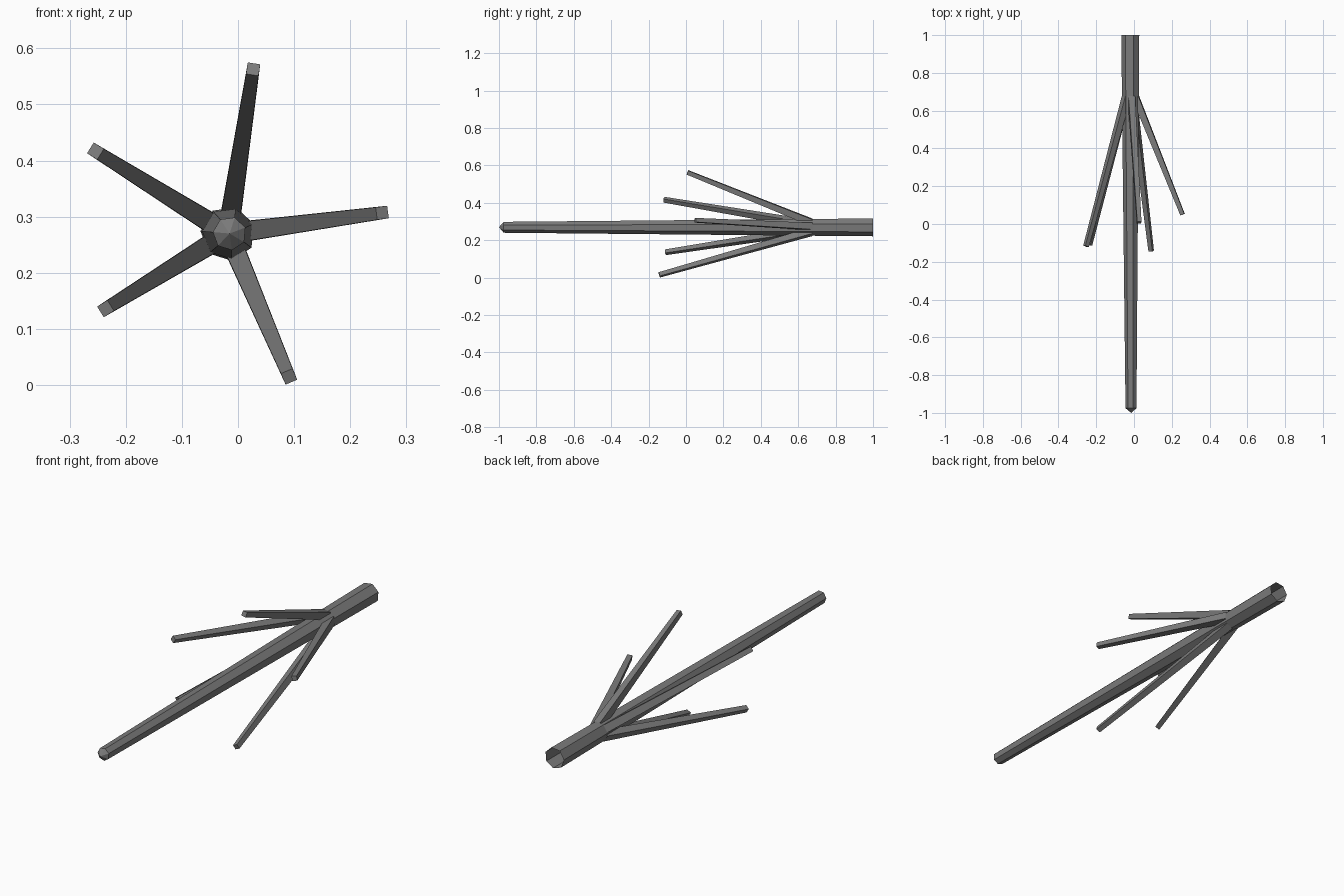
import bpy, bmesh, math
from mathutils import Vector

if "Cube" in bpy.data.objects:
    bpy.data.objects.remove(bpy.data.objects["Cube"])

CX, CZ = -0.018, 0.270

# Dark grey bark
bark = bpy.data.materials.new("dark_grey")
bark.diffuse_color = (0.2, 0.2, 0.2, 1)
bark.use_nodes = True
bark.node_tree.nodes["Principled BSDF"].inputs["Base Color"].default_value = bark.diffuse_color


def mesh_object(name, bm):
    bmesh.ops.recalc_face_normals(bm, faces=bm.faces)
    me = bpy.data.meshes.new(name)
    bm.to_mesh(me)
    bm.free()
    me.materials.append(bark)
    ob = bpy.data.objects.new(name, me)
    bpy.context.collection.objects.link(ob)
    return ob


def bridge(bm, a, b):
    n = len(a)
    for i in range(n):
        j = (i + 1) % n
        bm.faces.new((a[i], a[j], b[j], b[i]))


# Trunk: seven-sided tapering pole, open at the back, pointed at the front
bm = bmesh.new()
rings = []
for y, r, x in ((1.0, 0.049, CX), (0.66, 0.046, CX), (-0.975, 0.030, CX + 0.003)):
    ring = []
    for i in range(7):
        a = math.radians(175) + i * math.tau / 7
        ring.append(bm.verts.new((x + r * math.cos(a), y, CZ + r * math.sin(a))))
    rings.append(ring)
for a, b in zip(rings, rings[1:]):
    bridge(bm, a, b)
apex = bm.verts.new((CX + 0.003, -1.0, CZ))
for i in range(7):
    bm.faces.new((rings[-1][i], rings[-1][(i + 1) % 7], apex))
mesh_object("trunk", bm)


# Branches: square tapering rods fanning out from the trunk
def branch(name, tip):
    tip = Vector(tip)
    radial = Vector((tip.x - CX, 0, tip.z - CZ)).normalized()
    base = Vector((CX, 0.67, CZ)) + radial * 0.027
    axis = (tip - base).normalized()
    side = axis.cross(radial).normalized()
    up = side.cross(axis).normalized()
    bm = bmesh.new()
    ends = []
    for p, h in ((base, 0.018), (tip, 0.0112)):
        ends.append([bm.verts.new(p + side * h * s + up * h * u)
                     for s, u in ((-1, -1), (1, -1), (1, 1), (-1, 1))])
    bridge(bm, *ends)
    bm.faces.new(ends[1])
    mesh_object(name, bm)


tips = {
    "top_branch": (0.027, 0.008, 0.563),
    "upper_left_branch": (-0.254, -0.118, 0.417),
    "lower_left_branch": (-0.236, -0.110, 0.136),
    "bottom_branch": (0.091, -0.143, 0.015),
    "right_branch": (0.257, 0.050, 0.307),
}
for name, tip in tips.items():
    branch(name, tip)
